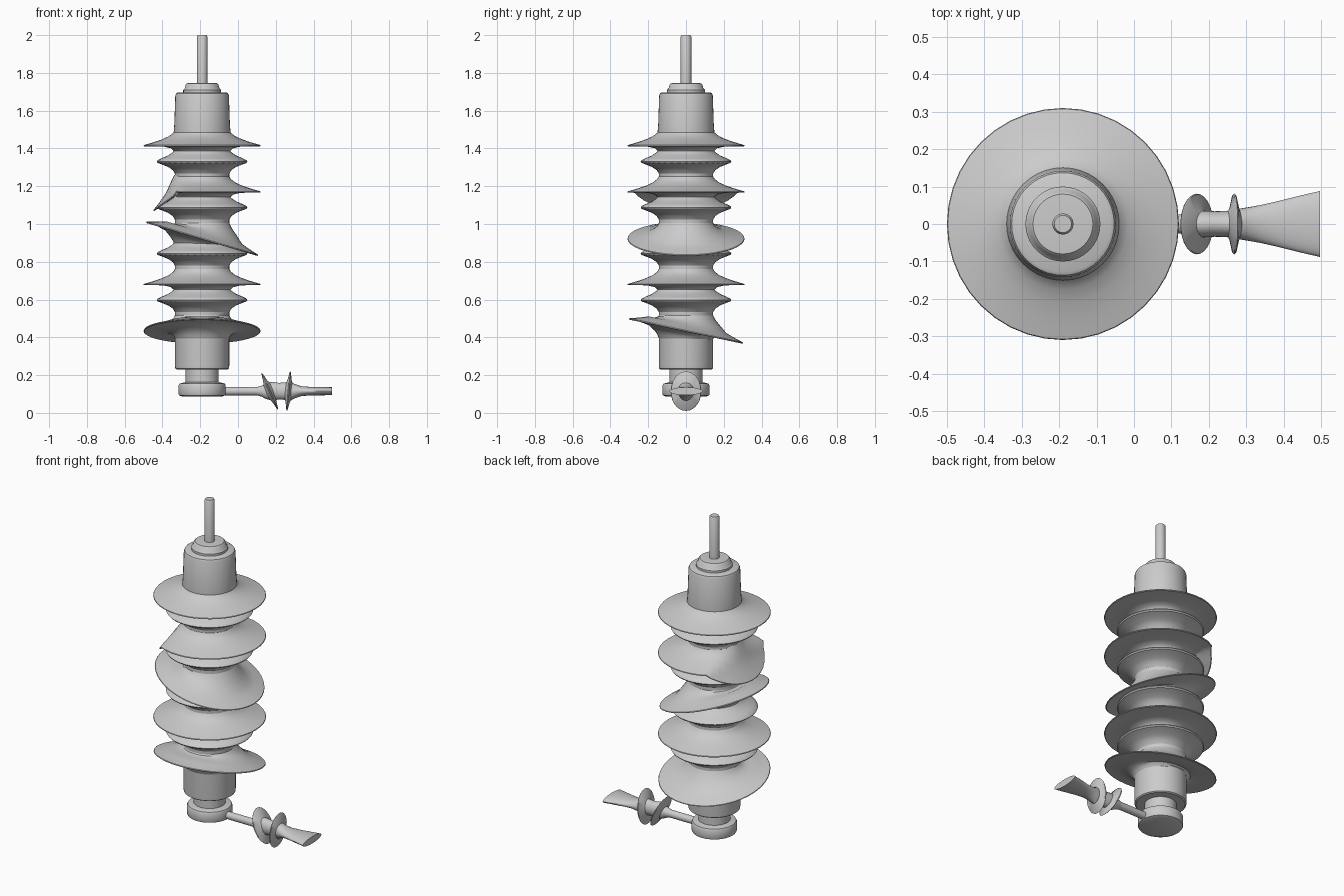
import bpy, bmesh, math
from mathutils import Matrix, Vector

if "Cube" in bpy.data.objects:
    bpy.data.objects.remove(bpy.data.objects["Cube"])

AX = -0.19      # x of the main column axis
ARM_Z = 0.115   # height of the side arm axis
SEG = 40


def finish(name, bm):
    bmesh.ops.recalc_face_normals(bm, faces=bm.faces)
    me = bpy.data.meshes.new(name)
    bm.to_mesh(me)
    bm.free()
    ob = bpy.data.objects.new(name, me)
    bpy.context.collection.objects.link(ob)
    bpy.ops.object.select_all(action='DESELECT')
    ob.select_set(True)
    bpy.context.view_layer.objects.active = ob
    bpy.ops.object.shade_smooth_by_angle(angle=math.radians(35))
    return ob


def loft(name, rows, deform=None, seg=SEG):
    """Rows of (ra, rb, h): stacked ellipses along local z, capped."""
    bm = bmesh.new()
    rings = []
    for ra, rb, h in rows:
        ring = []
        for i in range(seg):
            a = math.tau * i / seg
            p = Vector((ra * math.cos(a), rb * math.sin(a), h))
            ring.append(bm.verts.new(deform(p) if deform else p))
        rings.append(ring)
    for r0, r1 in zip(rings, rings[1:]):
        for i in range(seg):
            j = (i + 1) % seg
            bm.faces.new((r0[i], r0[j], r1[j], r1[i]))
    bm.faces.new(rings[0])
    bm.faces.new(rings[-1])
    return finish(name, bm)


def lathe(name, profile, z=0.0, deform=None):
    ob = loft(name, [(r, r, h) for r, h in profile], deform)
    ob.location = (AX, 0, z)
    return ob


def tilt(angle, axis):
    """Tilt the outer skirt while keeping the hub upright."""
    def f(p):
        w = min(1, max(0, (p.xy.length - 0.13) / 0.08))
        return Matrix.Rotation(angle * w, 3, axis) @ p
    return f


def fold(p):
    """Fold the left flap of a skirt downwards."""
    d = -p.x - 0.13
    if d <= 0:
        return p
    a = math.radians(36) * min(1, d / 0.05)
    hinge = Vector((-0.13, 0, 0.03))
    return hinge + Matrix.Rotation(-a, 3, 'Y') @ (p - hinge)


# Column core with upper and lower sleeves
lathe("column_core", [
    (0.135, 0.23), (0.142, 0.235), (0.144, 0.25), (0.144, 0.90), (0.144, 1.40),
    (0.151, 1.48), (0.147, 1.53), (0.142, 1.68), (0.137, 1.692), (0.128, 1.697)])

# Top cap and terminal rod
lathe("top_cap", [(0.10, 1.69), (0.10, 1.71), (0.092, 1.718), (0.087, 1.738),
                  (0.08, 1.745), (0.05, 1.747)])
lathe("terminal_rod", [(0.028, 1.73), (0.028, 1.992), (0.023, 2.0)])

# Foot: neck and base disc
lathe("base_neck", [(0.088, 0.14), (0.088, 0.24)])
lathe("base_disc", [(0.11, 0.088), (0.122, 0.093), (0.125, 0.10), (0.125, 0.145),
                    (0.12, 0.155), (0.088, 0.163)])

# Large skirts: level, folded or knocked askew
BIG = [(0.14, 0.09), (0.152, 0.068), (0.175, 0.05), (0.21, 0.034), (0.25, 0.02),
       (0.28, 0.011), (0.308, 0.003), (0.31, -0.001), (0.306, -0.004), (0.25, -0.003),
       (0.20, -0.006), (0.165, -0.014), (0.15, -0.028), (0.14, -0.05)]
for i, (z, d) in enumerate([
        (1.415, None), (1.17, fold), (0.922, tilt(math.radians(16.5), 'Y')),
        (0.68, None), (0.434, tilt(math.radians(-12), 'X'))]):
    lathe(f"large_skirt_{i + 1}", BIG, z, d)

# Small skirts between the large ones
SMALL = [(0.14, 0.07), (0.155, 0.05), (0.18, 0.033), (0.215, 0.018), (0.235, 0.008),
         (0.24, 0.0), (0.235, -0.007), (0.215, -0.014), (0.18, -0.028),
         (0.155, -0.045), (0.14, -0.07)]
for i, z in enumerate([1.33, 1.087, 0.843, 0.597]):
    lathe(f"small_skirt_{i + 1}", SMALL, z)


def along_x(name, rows, x=0.0, angle=0.0):
    """Rows of (x, half width in y, half height in z) along the arm axis."""
    rot = Matrix.Rotation(math.radians(angle), 3, 'Y')
    ob = loft(name, [(a, b, h) for h, a, b in rows],
              lambda p: rot @ Vector((p.z, p.x, p.y)), 28)
    ob.location = (x, 0, ARM_Z)
    return ob


# Side arm: round rod, swollen grip, flattened paddle end
along_x("side_arm", [
    (-0.10, 0.022, 0.022), (0.10, 0.022, 0.022), (0.125, 0.026, 0.029),
    (0.15, 0.034, 0.042), (0.18, 0.036, 0.05), (0.215, 0.034, 0.044),
    (0.25, 0.035, 0.046), (0.275, 0.04, 0.052), (0.30, 0.044, 0.038),
    (0.335, 0.05, 0.026), (0.38, 0.06, 0.023), (0.44, 0.075, 0.022),
    (0.497, 0.088, 0.021)])

# Two oval flanges on the arm
FLANGE = [(-0.022, 0.03, 0.035), (-0.012, 0.042, 0.055), (-0.003, 0.079, 0.101),
          (0.0, 0.081, 0.105), (0.003, 0.079, 0.101), (0.012, 0.042, 0.055),
          (0.022, 0.03, 0.035)]
along_x("arm_flange_inner", FLANGE, 0.168, -24)
along_x("arm_flange_outer", FLANGE, 0.268, 5)
